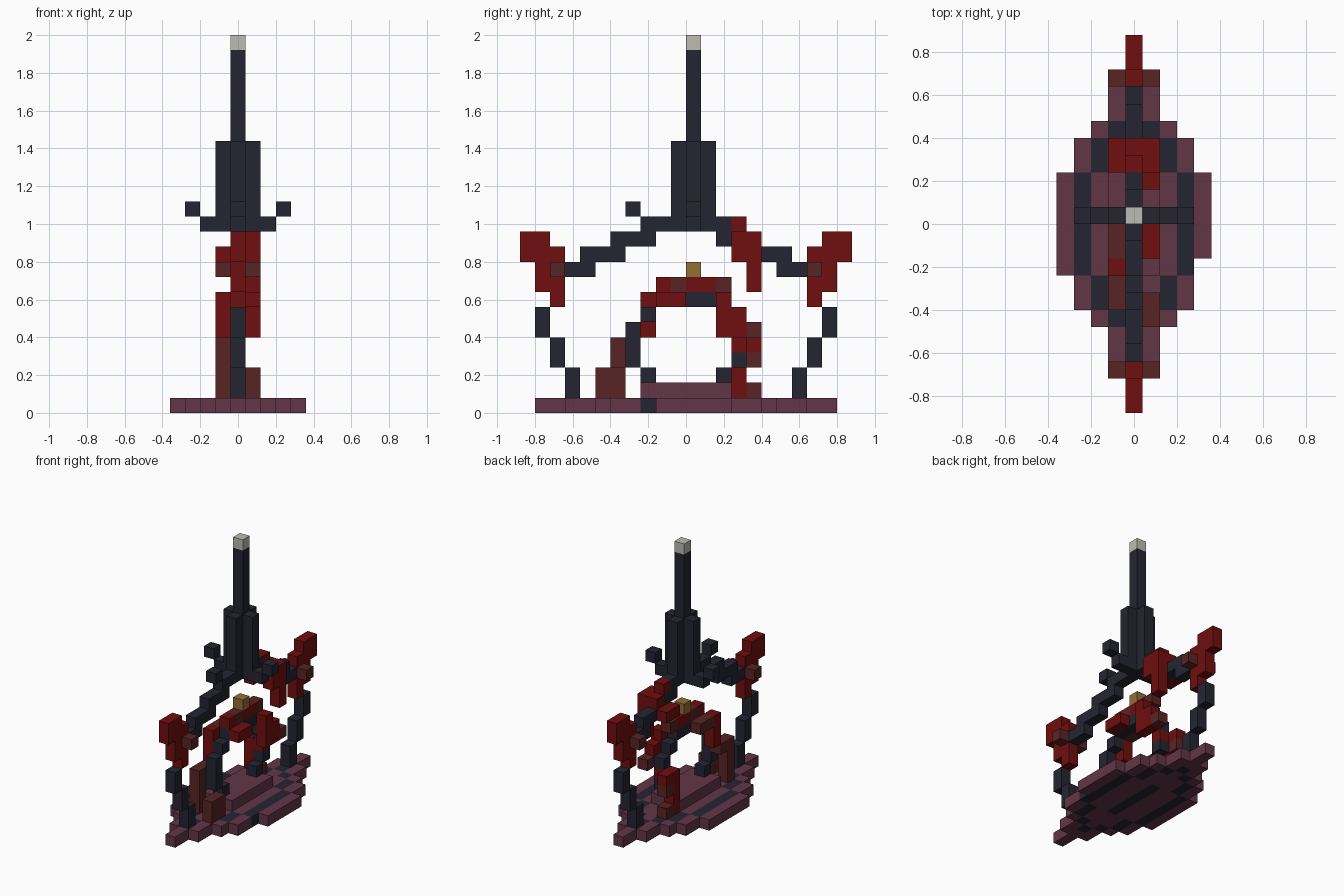
import bpy
import bmesh
from mathutils import Vector

U = 0.08  # edge of one block

cube = bpy.data.objects.get("Cube")
if cube:
    bpy.data.objects.remove(cube)


def material(name, rgb):
    def linear(c):
        c /= 255
        return c / 12.92 if c <= 0.04045 else ((c + 0.055) / 1.055) ** 2.4
    m = bpy.data.materials.new(name)
    color = [linear(c) for c in rgb] + [1]
    m.use_nodes = True
    m.diffuse_color = color
    m.node_tree.nodes["Principled BSDF"].inputs["Base Color"].default_value = color
    return m


DARK = material("dark_iron", (36, 37, 48))
RED = material("deep_red", (112, 14, 14))
BROWN = material("red_brown", (89, 36, 36))
PURPLE = material("dull_purple", (98, 54, 70))
BONE = material("pale_grey", (190, 188, 178))
GOLD = material("old_gold", (148, 110, 54))


def mirror(j):
    return -1 - j


def run(x, y, z):
    """Cells of a box; each axis is one index or an inclusive pair."""
    spans = [range(a[0], a[1] + 1) if isinstance(a, tuple) else (a,) for a in (x, y, z)]
    return [(i, j, k) for i in spans[0] for j in spans[1] for k in spans[2]]


def blocks(name, cells, mats, rule=lambda c: 0):
    """Outer skin of a set of unit blocks, with a colour rule per block."""
    cells = set(cells)
    bm = bmesh.new()
    for c in cells:
        centre = Vector((c[0], c[1] + 0.5, c[2] + 0.5))
        for axis in range(3):
            for sign in (-1, 1):
                step = [0, 0, 0]
                step[axis] = sign
                if tuple(a + b for a, b in zip(c, step)) in cells:
                    continue
                n = Vector(step)
                u = Vector((n.y, n.z, n.x)) / 2
                v = n.cross(u)
                mid = centre + n / 2
                corners = (mid + u + v, mid - u + v, mid - u - v, mid + u - v)
                face = bm.faces.new([bm.verts.new(p * U) for p in corners])
                face.material_index = rule(c)
    bmesh.ops.remove_doubles(bm, verts=bm.verts, dist=U / 100)
    bmesh.ops.recalc_face_normals(bm, faces=bm.faces)
    mesh = bpy.data.meshes.new(name)
    bm.to_mesh(mesh)
    bm.free()
    for m in mats:
        mesh.materials.append(m)
    ob = bpy.data.objects.new(name, mesh)
    bpy.context.collection.objects.link(ob)
    return ob


# Stepped oval base with a dark inlaid ring and centre strip
HALF = (10, 8, 6, 5, 3)
INLAY = {0: (0, 1, 2, 6), 1: (5,), 2: (3, 4), 3: (0, 1, 2), 4: ()}


def inlay(c):
    m = c[1] if c[1] >= 0 else mirror(c[1])
    return int(m in INLAY[abs(c[0])])


floor = []
for i in range(-4, 5):
    h = HALF[abs(i)]
    floor += run(i, (-h, h - 1), 0)
floor.remove((4, -3, 0))
blocks("base", floor, [PURPLE, DARK], inlay)
blocks("base_step", run((-1, 1), (-3, 2), 1), [PURPLE])

# Spire with a plus-shaped tower and pale tip
blocks("tower", run((-1, 1), 0, (12, 17)) + run(0, (-1, 1), (12, 17)), [DARK])
blocks("spire", run(0, 0, (18, 23)), [DARK])
blocks("spire_tip", run(0, 0, 24), [BONE])
for side, name in ((1, "left"), (-1, "right")):
    blocks(name + "_arm", [(2 * side, 0, 12), (3 * side, 0, 13)], [DARK])
blocks("front_spike", [(0, -4, 13)], [DARK])

# Chains, horned heads and struts at both ends
arm = (run(0, (1, 2), 12) + run(0, (2, 4), 11)
       + run(0, (4, 6), 10) + run(0, (6, 7), 9))
head = (run(0, (9, 10), (10, 11)) + run(0, (8, 9), (8, 9))
        + [(0, 8, 10), (0, 8, 7)])
ears = [(-1, 8, 9), (1, 8, 9)]
strut = run(0, 9, (5, 6)) + run(0, 8, (3, 4)) + run(0, 7, (1, 2))
for end in ("back", "front"):
    for part, cells, mat in (("arm", arm, DARK), ("head", head, RED),
                             ("ears", ears, BROWN), ("strut", strut, DARK)):
        if end == "front":
            cells = [(i, mirror(j), k) for i, j, k in cells]
        elif part == "arm":
            cells = [c for c in cells if c != (0, 4, 11)]
        blocks(end + "_" + part, cells, [mat])

# Red growth hanging from the back arm
blocks("hanging_growth",
       run(1, (3, 4), (10, 11)) + run(1, 4, (8, 9)) + run(-1, (3, 4), 10)
       + [(0, 3, 12), (0, 4, 11)], [RED])

# Upright ring in the middle, partly overgrown
ring = run(0, (-2, 1), 7)
for j in (2, 3):
    ring += run(0, j, (3, 5)) if j == 3 else [(0, j, 2), (0, j, 6)]
ring += [(i, mirror(j), k) for i, j, k in ring if j > 1]
blocks("ring", ring, [DARK, RED], lambda c: int(c == (0, 3, 4)))

# Creature draped over the ring
blocks("creature_back", run(0, (-2, 2), 8), [RED, BROWN], lambda c: int(c[1] in (-1, 2)))
blocks("gold_crown", [(0, 0, 9)], [GOLD])
blocks("left_flank", run(1, (-2, -1), 7) + [(1, 2, 7)] + run(1, (2, 3), (5, 6)), [RED])
blocks("left_elbow", [(1, 4, 5)], [BROWN])
blocks("right_flank", run(-1, (-2, -1), 7), [BROWN])
blocks("right_shoulder", run(-1, -3, (5, 7)), [RED])
blocks("right_front_leg", run(-1, -5, (1, 4)) + [(-1, -4, 4)], [BROWN])
blocks("left_front_foot", run(1, (-6, -5), (1, 2)), [BROWN])
blocks("right_back_leg", run(-1, 3, (1, 4)) + [(-1, 4, 4)], [RED])
blocks("right_back_claws", [(-1, 4, 1), (-1, 4, 3)], [BROWN])
